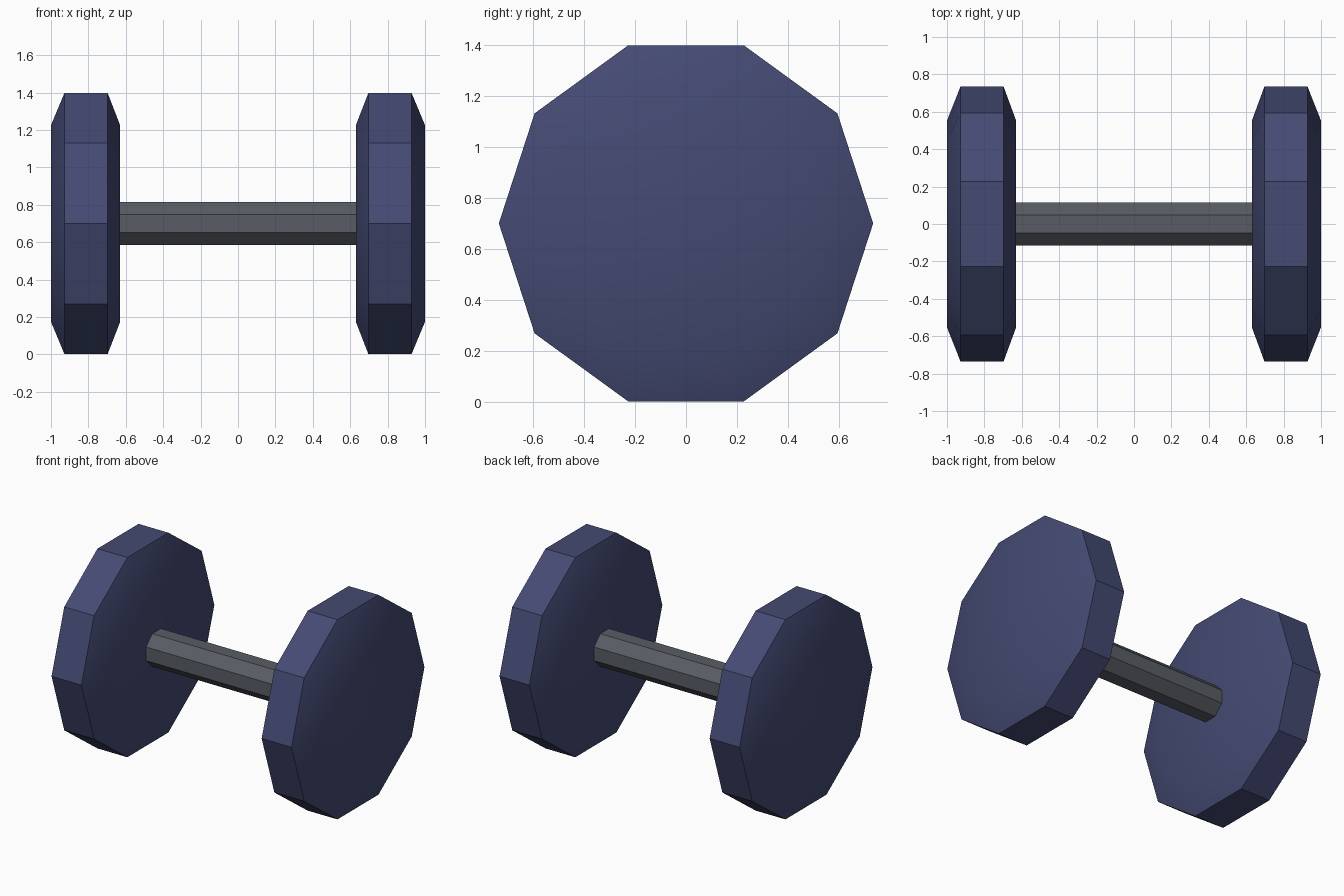
import bpy, bmesh, math

if "Cube" in bpy.data.objects:
    bpy.data.objects.remove(bpy.data.objects["Cube"], do_unlink=True)

AXIS_Z = 0.7


def material(name, colour):
    mat = bpy.data.materials.new(name)
    mat.use_nodes = True
    mat.diffuse_color = colour
    mat.node_tree.nodes["Principled BSDF"].inputs["Base Color"].default_value = colour
    return mat


def lathe_x(name, profile, sides, offset, mat):
    """Closed solid around the x axis from (x, radius) rings."""
    bm = bmesh.new()
    rings = []
    for x, r in profile:
        angles = [2 * math.pi * (i + offset) / sides for i in range(sides)]
        rings.append([bm.verts.new((x, r * math.cos(a), r * math.sin(a))) for a in angles])
    for a, b in zip(rings, rings[1:]):
        for i in range(sides):
            j = (i + 1) % sides
            bm.faces.new((a[i], a[j], b[j], b[i]))
    bm.faces.new(rings[0])
    bm.faces.new(rings[-1])
    bmesh.ops.recalc_face_normals(bm, faces=bm.faces)
    mesh = bpy.data.meshes.new(name)
    bm.to_mesh(mesh)
    bm.free()
    mesh.materials.append(mat)
    obj = bpy.data.objects.new(name, mesh)
    obj.location.z = AXIS_Z
    bpy.context.collection.objects.link(obj)
    return obj


navy = material("navy_blue", (0.058, 0.069, 0.171, 1))
steel = material("steel_grey", (0.098, 0.107, 0.127, 1))

# Ten-sided weights with sloped shoulders on both faces
weight_profile = [(0.63, 0.552), (0.697, 0.734), (0.928, 0.734), (1.0, 0.552)]
for side, name in ((1, "left_weight"), (-1, "right_weight")):
    weight = lathe_x(name, [(side * x, r) for x, r in weight_profile], 10, 0, navy)
    bpy.ops.object.select_all(action="DESELECT")
    weight.select_set(True)
    bpy.context.view_layer.objects.active = weight
    bpy.ops.object.shade_smooth_by_angle(angle=math.radians(30))

# Eight-sided grip, flat on top, ends just inside the weights
grip_radius = 0.115 / math.cos(math.pi / 8)
lathe_x("handle", [(-0.64, grip_radius), (0.64, grip_radius)], 8, 0.5, steel)
